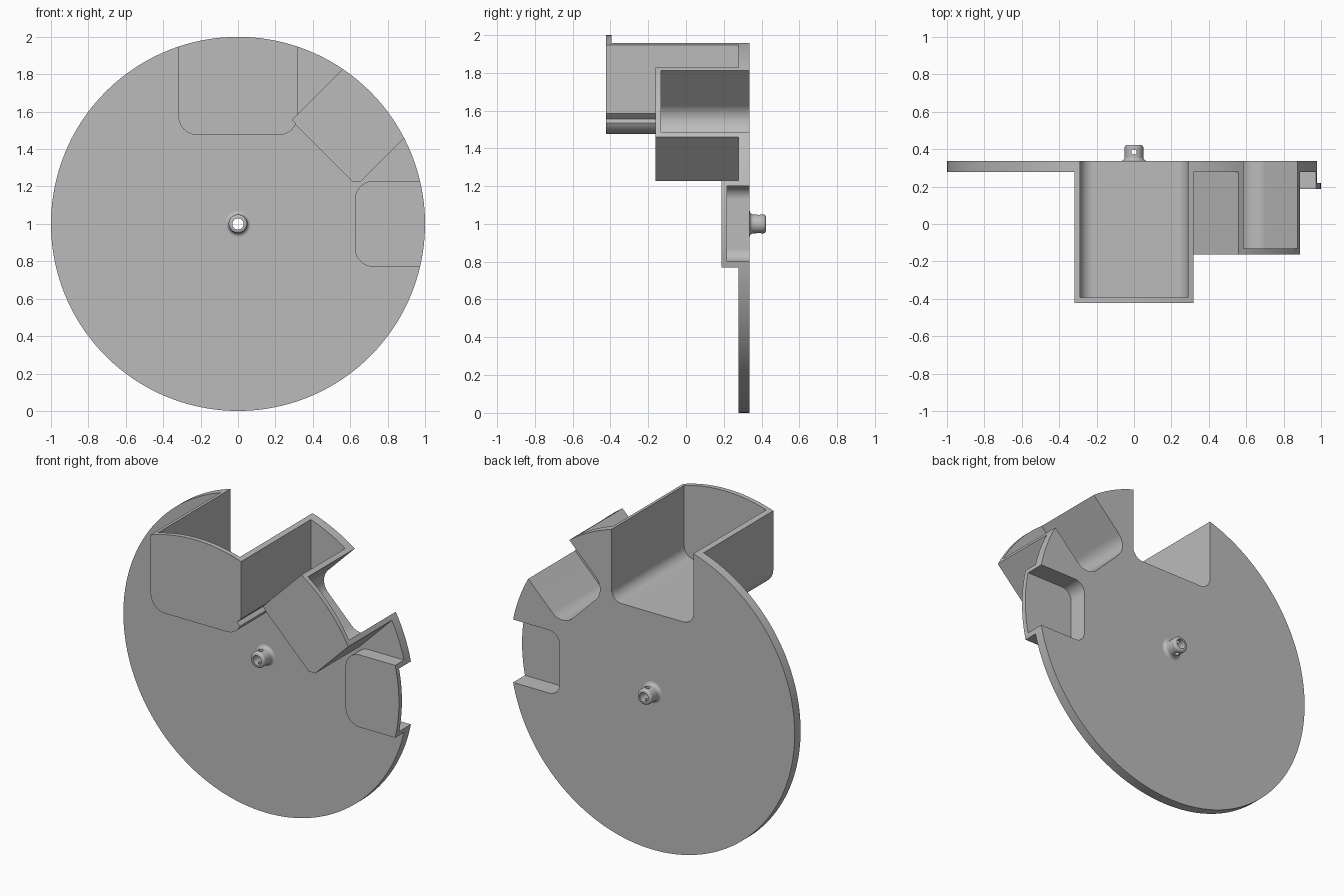
import bpy, bmesh
from math import radians, sin, cos, pi
from mathutils import Vector, Matrix

cube = bpy.data.objects.get("Cube")
if cube:
    bpy.data.objects.remove(cube, do_unlink=True)

BACK, PLATE_FRONT, WALL = 0.337, 0.277, 0.03
CENTRE = Vector((0, 0, 1))

grey = bpy.data.materials.new("plain_grey")
grey.use_nodes = True
grey.diffuse_color = (0.5, 0.5, 0.5, 1)
grey.node_tree.nodes["Principled BSDF"].inputs["Base Color"].default_value = (0.5, 0.5, 0.5, 1)


def finish(bm, name):
    bmesh.ops.recalc_face_normals(bm, faces=bm.faces)
    mesh = bpy.data.meshes.new(name)
    bm.to_mesh(mesh)
    bm.free()
    mesh.materials.append(grey)
    ob = bpy.data.objects.new(name, mesh)
    bpy.context.collection.objects.link(ob)
    return ob


def arc(cx, cy, r, start, end, steps=10):
    angles = [radians(start + (end - start) * i / steps) for i in range(steps + 1)]
    return [(cx + r * cos(a), cy + r * sin(a)) for a in angles]


def cylinder(name, radius, y0, y1, segments=160):
    """Cylinder about the plate axis."""
    bm = bmesh.new()
    turn = Matrix.Translation((0, (y0 + y1) / 2, 1)) @ Matrix.Rotation(pi / 2, 4, 'X')
    bmesh.ops.create_cone(bm, cap_ends=True, segments=segments, radius1=radius,
                          radius2=radius, depth=y1 - y0, matrix=turn)
    return finish(bm, name)


def prism(name, angle, inner, low, high, y0, y1, r=0, outer=1.15):
    """Radial slot shape: straight sides, optional rounding at its inner corners."""
    if r:
        pts = arc(inner + r, high - r, r, 90, 180) + arc(inner + r, low + r, r, 180, 270)
    else:
        pts = [(inner, high), (inner, low)]
    pts += [(outer, low), (outer, high)]
    a = radians(angle)
    bm = bmesh.new()
    verts = [bm.verts.new((u * cos(a) - v * sin(a), y0, 1 + u * sin(a) + v * cos(a)))
             for u, v in pts]
    face = bm.faces.new(verts)
    new = bmesh.ops.extrude_face_region(bm, geom=[face])["geom"]
    bmesh.ops.translate(bm, vec=(0, y1 - y0, 0),
                        verts=[g for g in new if isinstance(g, bmesh.types.BMVert)])
    return finish(bm, name)


def combine(target, tool, operation):
    mod = target.modifiers.new("combine", 'BOOLEAN')
    mod.operation, mod.object, mod.solver = operation, tool, 'EXACT'
    bpy.context.view_layer.objects.active = target
    bpy.ops.object.modifier_apply(modifier=mod.name)
    bpy.data.objects.remove(tool, do_unlink=True)


def smooth(ob):
    bpy.ops.object.select_all(action='DESELECT')
    ob.select_set(True)
    bpy.context.view_layer.objects.active = ob
    bpy.ops.object.shade_smooth_by_angle(angle=radians(30))
    mod = ob.modifiers.new("flat_faces", 'WEIGHTED_NORMAL')
    mod.keep_sharp = True


# Pocket shells: deep at the top, middle on the diagonal, shallow at the side
deep = prism("deep_pocket", 90, 0.475, -0.318, 0.318, -0.423, 0.31, 0.1)
middle = prism("middle_pocket", 45, 0.593, -0.303, 0.19, -0.162, 0.31)
shallow = prism("shallow_pocket", 0, 0.625, -0.23, 0.23, 0.188, 0.31, 0.1)

# Clearances where neighbouring pockets meet
combine(deep, prism("notch", 45, 0.597, -0.303, 0.188, -0.5, -0.162), 'DIFFERENCE')
combine(middle, prism("trim", 0, 0.4, -0.23, 0.228, -0.5, 0.5), 'DIFFERENCE')

# Round plate with the pockets joined on
plate = cylinder("pocketed_plate", 1.05, PLATE_FRONT, BACK)
for shell in (shallow, middle, deep):
    combine(plate, shell, 'UNION')

# Hollow the pockets from the back and the rim
cavities = [(90, 0.505, -0.288, 0.288, -0.393, 0.07),
            (45, 0.623, -0.273, 0.16, -0.132, 0.1),
            (0, 0.655, -0.2, 0.2, 0.218, 0.07)]
for angle, inner, low, high, y0, r in cavities:
    combine(plate, prism("cavity", angle, inner, low, high, y0, 0.5, r, 1.3), 'DIFFERENCE')

# Round rim through every part, and the axle hole
combine(plate, cylinder("rim", 1, -0.6, 0.6), 'INTERSECT')
combine(plate, cylinder("axle_hole", 0.042, 0.1, 0.5, 32), 'DIFFERENCE')
smooth(plate)

# Hollow peg standing out on both sides, flared where it meets the plate
half = arc(0.07, 0.05, 0.02, 270, 180, 6) + arc(0.035, 0.101, 0.015, 0, 90, 6) + [(0.03, 0.116)]
profile = half + [(r, -h) for r, h in reversed(half)]
mid = (BACK + PLATE_FRONT) / 2
bm = bmesh.new()
ring = [bm.verts.new((r, mid + h, 1)) for r, h in profile]
edges = [bm.edges.new((ring[i - 1], ring[i])) for i in range(len(ring))]
bmesh.ops.spin(bm, geom=ring + edges, cent=CENTRE, axis=(0, 1, 0), angle=2 * pi, steps=48)
bmesh.ops.remove_doubles(bm, verts=bm.verts, dist=1e-5)
peg = finish(bm, "hollow_peg")

# Pin holes across the peg
for side in (-1, 1):
    bm = bmesh.new()
    bmesh.ops.create_cone(bm, cap_ends=True, segments=20, radius1=0.014, radius2=0.014,
                          depth=0.3, matrix=Matrix.Translation((0, mid + side * 0.078, 1)))
    combine(peg, finish(bm, "pin_hole"), 'DIFFERENCE')
smooth(peg)
